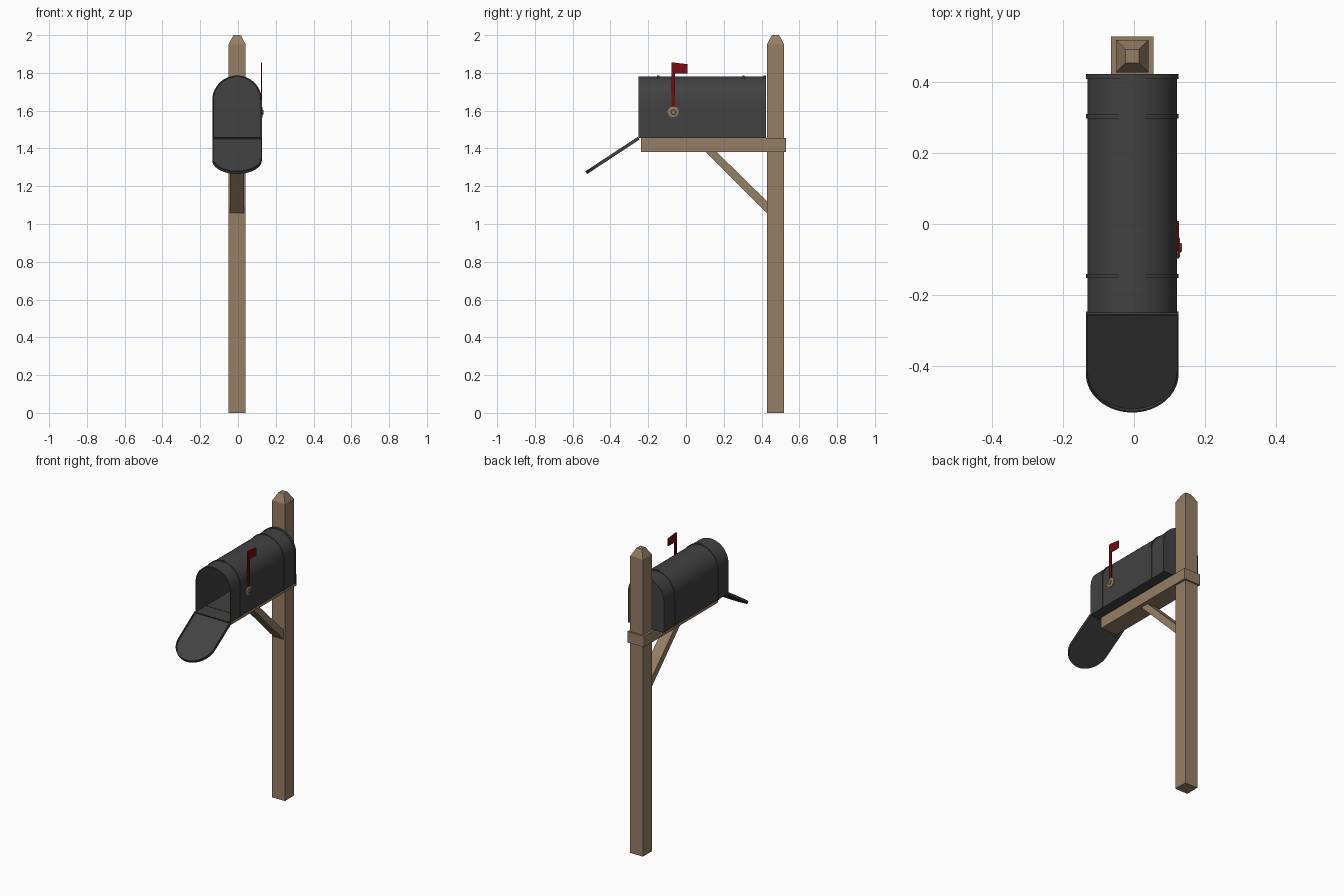
import bpy, bmesh, math
from mathutils import Matrix, Vector

if "Cube" in bpy.data.objects:
    bpy.data.objects.remove(bpy.data.objects["Cube"])

CX = -0.005      # centre line of post and box
BASE = 1.455     # underside of the box
SIDE = 0.2       # straight side height before the arch


def material(name, rgb):
    m = bpy.data.materials.new(name)
    m.diffuse_color = (*rgb, 1)
    m.use_nodes = True
    m.node_tree.nodes["Principled BSDF"].inputs["Base Color"].default_value = m.diffuse_color
    return m


WOOD = material("wood", (0.30, 0.21, 0.13))
METAL = material("dark_metal", (0.054, 0.054, 0.055))
RED = material("flag_red", (0.19, 0.003, 0.006))


def finish(name, bm, mat, smooth=False, matrix=None):
    if matrix:
        bm.transform(matrix)
    bmesh.ops.recalc_face_normals(bm, faces=bm.faces)
    me = bpy.data.meshes.new(name)
    bm.to_mesh(me)
    bm.free()
    me.materials.append(mat)
    ob = bpy.data.objects.new(name, me)
    bpy.context.collection.objects.link(ob)
    if smooth:
        bpy.ops.object.select_all(action='DESELECT')
        ob.select_set(True)
        bpy.context.view_layer.objects.active = ob
        bpy.ops.object.shade_smooth_by_angle(angle=math.radians(35))
    return ob


def loft(name, rings, mat, closed=False, smooth=False, matrix=None):
    """Bridge point rings; cap both ends, or join last to first if closed."""
    bm = bmesh.new()
    vs = [[bm.verts.new(p) for p in r] for r in rings]
    n = len(vs[0])
    pairs = list(zip(vs, vs[1:])) + ([(vs[-1], vs[0])] if closed else [])
    for a, b in pairs:
        for i in range(n):
            j = (i + 1) % n
            bm.faces.new((a[i], a[j], b[j], b[i]))
    if not closed:
        bm.faces.new(vs[0])
        bm.faces.new(vs[-1])
    return finish(name, bm, mat, smooth, matrix)


def rect(x0, x1, y0, y1, z):
    return [(x0, y0, z), (x1, y0, z), (x1, y1, z), (x0, y1, z)]


def arch(r, y, drop=0.0, steps=32):
    """Mailbox outline with radius r; drop < 0 raises the floor."""
    pts = [(-r, y, -drop), (r, y, -drop)]
    for i in range(steps + 1):
        a = math.pi * i / steps
        pts.append((r * math.cos(a), y, SIDE + r * math.sin(a)))
    return pts


def side_prism(name, yz, x0, x1, mat):
    return loft(name, [[(x, y, z) for y, z in yz] for x in (x0, x1)], mat)


def hoop(name, r_out, r_in, y0, y1, matrix, drop=0.0):
    t = r_out - r_in
    return loft(name, [arch(r_out, y0, drop), arch(r_out, y1, drop),
                       arch(r_in, y1, drop - t), arch(r_in, y0, drop - t)],
                METAL, True, True, matrix)


# Post with chamfered top
def square(h, z):
    return rect(CX - h, CX + h, 0.474 - h, 0.474 + h, z)


loft("post", [square(0.046, 0), square(0.046, 1.95), square(0.019, 2.0)], WOOD)

# Support beam and diagonal brace
loft("support_beam", [rect(CX - 0.06, CX + 0.06, -0.238, 0.53, z)
                      for z in (1.382, 1.454)], WOOD)
side_prism("brace", [(0.103, 1.383), (0.161, 1.383), (0.43, 1.119), (0.43, 1.057)],
           CX - 0.037, CX + 0.037, WOOD)

# Hollow box, raised ribs and closed back
box_at = Matrix.Translation((CX, 0, BASE))
hoop("box_shell", 0.127, 0.123, -0.252, 0.415, box_at)
for i, y in enumerate((-0.147, 0.304)):
    hoop(f"rib_{i + 1}", 0.131, 0.125, y - 0.006, y + 0.006, box_at)
loft("back_panel", [arch(0.131, 0.409), arch(0.131, 0.423)],
     METAL, smooth=True, matrix=box_at)

# Open door, hinged at the lower front edge, with a raised lip
door_at = (Matrix.Translation((CX, -0.252, BASE)) @
           Matrix.Rotation(math.radians(123.3), 4, 'X'))
loft("door", [arch(0.131, -0.010), arch(0.131, -0.004)],
     METAL, smooth=True, matrix=door_at)
hoop("door_lip", 0.131, 0.126, -0.005, 0.007, door_at)

# Flag arm with flag
side_prism("flag", [(-0.078, 1.592), (-0.058, 1.592), (-0.058, 1.797), (0.008, 1.797),
                    (0.008, 1.846), (-0.058, 1.854), (-0.078, 1.854)],
           0.121, 0.127, RED)

# Flag pivot: washer with domed knob
for name, r, x0, x1 in (("pivot_washer", 0.031, 0.122, 0.130),
                        ("pivot_knob", 0.014, 0.129, 0.135)):
    rings = [[(x, -0.067 + s * math.cos(math.tau * i / 12),
               1.592 + s * math.sin(math.tau * i / 12)) for i in range(12)]
             for x, s in ((x0, r), ((x0 + x1) / 2, r), (x1, r * 0.8))]
    loft(name, rings, WOOD)
